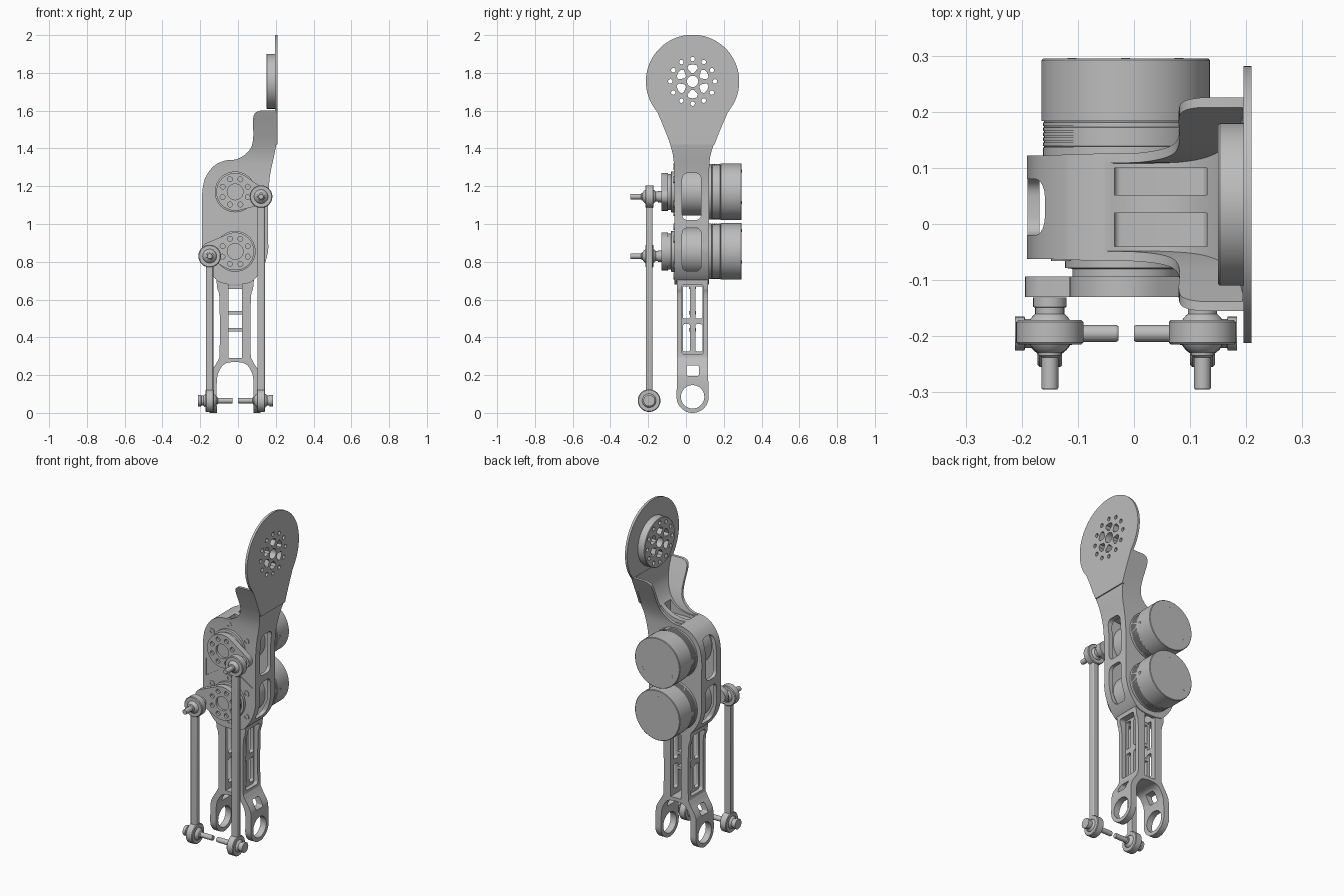
import bpy, bmesh
from math import sin, cos, tau, pi, radians
from mathutils import Vector

if "Cube" in bpy.data.objects:
    bpy.data.objects.remove(bpy.data.objects["Cube"])

grey = bpy.data.materials.new("machined grey")
grey.use_nodes = True
COLOUR = (0.51, 0.51, 0.51, 1)
grey.diffuse_color = COLOUR
grey.node_tree.nodes["Principled BSDF"].inputs["Base Color"].default_value = COLOUR

MID = -0.015          # x of the motor axis
DEPTH = 0.03          # y of the body centre
MOTORS = (1.17, 0.855)


def place(axis, u, v, t):
    return (t, u, v) if axis == "x" else (u, t, v)


def finish(name, bm):
    bmesh.ops.recalc_face_normals(bm, faces=bm.faces)
    mesh = bpy.data.meshes.new(name)
    bm.to_mesh(mesh)
    bm.free()
    mesh.materials.append(grey)
    ob = bpy.data.objects.new(name, mesh)
    bpy.context.collection.objects.link(ob)
    return ob


def prism(name, axis, outlines, lo, hi):
    """Extrude one or more closed outlines along an axis."""
    bm = bmesh.new()
    for pts in outlines:
        a = [bm.verts.new(place(axis, u, v, lo)) for u, v in pts]
        b = [bm.verts.new(place(axis, u, v, hi)) for u, v in pts]
        bm.faces.new(a)
        bm.faces.new(b)
        for i in range(len(a)):
            j = (i + 1) % len(a)
            bm.faces.new((a[i], a[j], b[j], b[i]))
    return finish(name, bm)


def lathe(name, axis, u, v, profile, n=48):
    """Revolve (position, radius) pairs round an axis through u, v."""
    bm = bmesh.new()
    rings = [[bm.verts.new(place(axis, u + r * cos(tau * k / n), v + r * sin(tau * k / n), t))
              for k in range(n)] for t, r in profile]
    for a, b in zip(rings, rings[1:]):
        for k in range(n):
            j = (k + 1) % n
            bm.faces.new((a[k], a[j], b[j], b[k]))
    bm.faces.new(rings[0])
    bm.faces.new(rings[-1])
    return finish(name, bm)


def circle(u, v, r, n=32, start=0, end=tau):
    full = abs(end - start - tau) < 0.001
    steps = n if full else n - 1
    return [(u + r * cos(start + (end - start) * k / steps),
             v + r * sin(start + (end - start) * k / steps)) for k in range(n)]


def rounded(u0, u1, v0, v1, r):
    pts = []
    for k, (u, v) in enumerate([(u1 - r, v1 - r), (u0 + r, v1 - r), (u0 + r, v0 + r), (u1 - r, v0 + r)]):
        pts += circle(u, v, r, 6, k * pi / 2, (k + 1) * pi / 2)
    return pts


def smooth(pts, n=5):
    """Catmull-Rom curve through the points."""
    p = [Vector(q) for q in [pts[0]] + pts + [pts[-1]]]
    out = []
    for a, b, c, d in zip(p, p[1:], p[2:], p[3:]):
        for k in range(n):
            t = k / n
            q = 0.5 * (2 * b + (c - a) * t + (2 * a - 5 * b + 4 * c - d) * t * t
                       + (3 * b - a - 3 * c + d) * t ** 3)
            out.append(tuple(q))
    return out + [tuple(pts[-1])]


def boolean(ob, cutter, op="DIFFERENCE"):
    cutter.hide_render = True
    m = ob.modifiers.new("cut", "BOOLEAN")
    m.operation, m.object, m.solver = op, cutter, "EXACT"
    dg = bpy.context.evaluated_depsgraph_get()
    mesh = bpy.data.meshes.new_from_object(ob.evaluated_get(dg))
    ob.modifiers.clear()
    ob.data = mesh
    bpy.data.objects.remove(cutter)
    return ob


def side_outline(inset):
    """Narrow body that flares upward into the paddle neck."""
    def centre(z):
        return DEPTH + 0.005 * min(1, max(0, (z - 1.35) / 0.2))
    half = [(0.092, 0.6), (0.092, 1.27), (0.097, 1.35), (0.115, 1.42), (0.147, 1.5), (0.19, 1.6), (0.228, 1.7)]
    right = [half[0]] + smooth(half[1:])
    return ([(centre(z) + w - inset, z) for w, z in right]
            + [(centre(z) - w + inset, z) for w, z in reversed(right)])


# Housing: front silhouette crossed with the side outline, then hollowed
left_edge = smooth([(0.118, 1.6), (0.092, 1.588), (0.08, 1.555), (0.08, 1.45), (0.06, 1.39), (0.0, 1.345),
                    (-0.07, 1.335), (-0.13, 1.305), (-0.175, 1.24), (-0.19, 1.16), (-0.19, 1.1)])
lower_left = smooth([(-0.19, 0.9), (-0.188, 0.85), (-0.165, 0.775), (-0.11, 0.7), (-0.05, 0.68)])
lower_right = [(2 * MID - x, z) for x, z in reversed(lower_left)]
right_edge = smooth([(0.16, 1.15), (0.17, 1.26), (0.195, 1.38), (0.209, 1.46)])
housing = prism("housing", "y", [[(0.209, 1.6)] + left_edge + lower_left + lower_right + right_edge], -0.4, 0.4)
boolean(housing, prism("cutter", "x", [side_outline(0)], -0.4, 0.4), "INTERSECT")

inner = smooth([(-0.168, 1.15), (-0.15, 1.24), (-0.1, 1.285), (0, 1.29), (0.08, 1.3), (0.135, 1.3), (0.138, 1.2)])
inner += [(0.138, 0.84), (0.08, 0.72), (0.07, 0.66), (-0.1, 0.66), (-0.11, 0.72), (-0.168, 0.84)]
boolean(housing, prism("cutter", "y", [inner], -0.045, 0.102))

saddle = smooth([(-0.08, 1.346), (0, 1.33), (0.08, 1.35), (0.14, 1.4), (0.18, 1.48), (0.193, 1.56)])
neck = prism("cutter", "y", [saddle + [(0.193, 1.68), (-0.3, 1.68), (-0.3, 1.36)]], -0.4, 0.4)
boolean(neck, prism("cutter", "x", [side_outline(0.017)], -0.5, 0.5), "INTERSECT")
boolean(housing, neck)

boolean(housing, prism("cutter", "x", [rounded(-0.02, 0.08, 1.02, 1.27, 0.03),
                                       rounded(-0.02, 0.08, 0.75, 0.98, 0.03)], -0.4, 0.4))
# Pockets either side of the saddle rib, and triangles on the front
for y0, y1 in ((-0.04, 0.02), (0.052, 0.1)):
    boolean(housing, prism("cutter", "y", [rounded(-0.035, 0.13, 1.312, 1.45, 0.012)], y0, y1))
boolean(housing, prism("cutter", "y", [[(MID + s * 0.155, 1.065), (MID + s * 0.075, 1.012), (MID + s * 0.155, 0.96)]
                                       for s in (-1, 1)], -0.1, -0.056))

# Screw heads on the housing front
for n, (x, z) in enumerate([(0, 1.305), (0, 1.06), (0, 0.985), (0, 0.725), (-0.115, 1.235), (0.115, 1.235),
                            (-0.115, 1.105), (0.115, 1.105), (-0.115, 0.92), (0.115, 0.92), (0.115, 0.78)]):
    lathe(f"housing_screw_{n}", "y", MID + x, z,
          [(-0.05, 0.018), (-0.066, 0.018), (-0.066, 0.01), (-0.052, 0.01)], 16)

# Paddle plate and hub with a shared hole pattern
HUB_Z, HUB_Y = 1.755, 0.035
neck_right = smooth([(0.115, 1.42), (0.147, 1.5), (0.186, 1.59)])
paddle_outline = circle(HUB_Y, HUB_Z, 0.247, 64, radians(-38), radians(218))
neck_outline = [(HUB_Y - w, z) for w, z in reversed(neck_right)] + [(HUB_Y + w, z) for w, z in neck_right]
paddle = prism("paddle", "x", [paddle_outline + neck_outline], 0.195, 0.209)
hub = lathe("paddle_hub", "x", HUB_Y, HUB_Z, [(0.196, 0.145), (0.153, 0.145), (0.15, 0.142)], 64)
holes = [circle(HUB_Y, HUB_Z, 0.03)]
for k in range(12):
    a = tau * k / 12
    holes.append(circle(HUB_Y + 0.118 * cos(a), HUB_Z + 0.118 * sin(a), 0.012, 12))
for k in range(6):
    a = tau * (k + 0.5) / 6
    holes.append([(HUB_Y + r * cos(a + d), HUB_Z + r * sin(a + d))
                  for r, d in ((0.045, -0.15), (0.075, -0.38), (0.088, -0.25), (0.09, 0),
                               (0.088, 0.25), (0.075, 0.38), (0.045, 0.15))])
for part in (paddle, hub):
    boolean(part, prism("cutter", "x", holes, 0.1, 0.3))

# Motors with a ribbed band, output flange and crank
grooves = [(0.13 + 0.009 * k + d, r) for k in range(6) for d, r in ((0, 0.147), (0.006, 0.147), (0.0065, 0.145), (0.0085, 0.145))]
for name, z, end_x, end_z in (("upper", MOTORS[0], 0.122, 1.145), ("lower", MOTORS[1], -0.152, 0.86)):
    lathe(f"{name}_motor", "y", MID, z, [(-0.06, 0.125), (0.118, 0.125), (0.118, 0.147)] + grooves
          + [(0.184, 0.15), (0.292, 0.15), (0.295, 0.147)], 64)
    lathe(f"{name}_output_flange", "y", MID, z, [(-0.05, 0.108), (-0.078, 0.108), (-0.08, 0.095), (-0.1, 0.095)])
    for k in range(3):
        a = tau * k / 3 + pi / 2
        lathe(f"{name}_motor_cap_screw_{k}", "y", MID + 0.11 * cos(a), z + 0.11 * sin(a), [(0.29, 0.008), (0.2957, 0.008)], 12)
    lathe(f"{name}_motor_side_screw", "x", 0.208, z, [(0.1, 0.011), (0.136, 0.011), (0.136, 0.006), (0.13, 0.006)], 12)

    bm = bmesh.new()
    for u, v, r in ((MID, z, 0.1), (end_x, end_z, 0.042)):
        for t in (-0.13, -0.094):
            for p, q in circle(u, v, r, 40):
                bm.verts.new((p, t, q))
    bmesh.ops.convex_hull(bm, input=bm.verts)
    bmesh.ops.dissolve_limit(bm, angle_limit=0.01, verts=bm.verts, edges=bm.edges)
    crank = finish(f"{name}_crank", bm)
    bolt_holes = [circle(MID + 0.072 * cos(tau * (k + 0.5) / 8), z + 0.072 * sin(tau * (k + 0.5) / 8), 0.013, 16)
                  for k in range(8)]
    boolean(crank, prism("cutter", "y", [circle(MID, z, 0.042)] + bolt_holes, -0.2, -0.115))


# Rod ends: ring, ball and pin
def rod_end(name, axis, u, v, t, out, reach):
    ring = lathe(f"{name}_ring", axis, u, v, [(t - 0.022, 0.056), (t - 0.018, 0.06), (t + 0.018, 0.06), (t + 0.022, 0.056)])
    boolean(ring, prism("cutter", axis, [circle(u, v, 0.037)], t - 0.1, t + 0.1))
    ball = [(t + 0.042 * sin(a), 0.042 * cos(a)) for a in [radians(d) for d in range(-65, 66, 10)]]
    lathe(f"{name}_ball", axis, u, v, ball, 32)
    lathe(f"{name}_pin", axis, u, v, [(t + out * d, r) for d, r in
          ((-0.062, 0.03), (-0.045, 0.03), (-0.044, 0.026), (0.0, 0.026), (0.041, 0.02), (0.045, 0.015),
           (reach - 0.003, 0.015), (reach, 0.013))], 24)


for name, x, top, inward in (("left", 0.122, 1.145, -1), ("right", -0.15, 0.83, 1)):
    rod_end(f"{name}_rod_top", "y", x, top, -0.193, -1, 0.102)
    rod_end(f"{name}_rod_bottom", "x", -0.195, 0.065, x, inward, 0.122)
    rod = prism(f"{name}_push_rod", "y", [rounded(x - 0.02, x + 0.02, 0.112, top - 0.048, 0.012)], -0.213, -0.177)
    bevel = rod.modifiers.new("bevel", "BEVEL")
    bevel.width, bevel.segments, bevel.limit_method = 0.006, 2, "ANGLE"

# Forked lower leg, each half slotted and ending in a ring
LEG_Y = 0.035
outer = smooth([(0.1, 0.72), (0.095, 0.66), (0.083, 0.6), (0.082, 0.33), (0.09, 0.28), (0.125, 0.22), (0.135, 0.17), (0.135, 0.0)])
arch = smooth([(0.097, 0.0), (0.097, 0.17), (0.08, 0.23), (0.05, 0.262), (-0.001, 0.27)])
half_leg = outer + arch + [(-0.001, 0.29), (0.035, 0.29), (0.035, 0.72)]
leg_side = circle(LEG_Y, 0.085, 0.085, 32, pi, tau) + [(LEG_Y + 0.082, 0.2), (LEG_Y + 0.082, 0.75), (LEG_Y - 0.082, 0.75), (LEG_Y - 0.082, 0.2)]
slots = [circle(LEG_Y, 0.085, 0.062, 40), rounded(LEG_Y - 0.033, LEG_Y + 0.033, 0.195, 0.252, 0.01)]
for s in (-1, 1):
    for z0, z1 in ((0.325, 0.47), (0.5, 0.67)):
        a, b = sorted((LEG_Y + s * 0.014, LEG_Y + s * 0.052))
        slots.append(rounded(a, b, z0, z1, 0.01))
for name, s in (("left", 1), ("right", -1)):
    leg = prism(f"{name}_leg", "y", [[(MID + s * d, z) for d, z in half_leg]], -0.2, 0.3)
    boolean(leg, prism("cutter", "x", [leg_side], -0.4, 0.4), "INTERSECT")
    boolean(leg, prism("cutter", "x", slots, -0.4, 0.4))
    lo, hi = sorted((MID + s * 0.058, MID + s * 0.2))
    boolean(leg, prism("cutter", "x", [rounded(LEG_Y - 0.058, LEG_Y + 0.058, 0.31, 0.68, 0.015)], lo, hi))
for n, z in enumerate((0.44, 0.53, 0.665)):
    prism(f"leg_crossbar_{n}", "y", [[(MID - 0.04, z - 0.009), (MID + 0.04, z - 0.009), (MID + 0.04, z + 0.009), (MID - 0.04, z + 0.009)]],
          LEG_Y - 0.018, LEG_Y + 0.018)

# Smooth round surfaces, keep machined edges sharp
bpy.ops.object.select_all(action="DESELECT")
for ob in bpy.context.collection.objects:
    if ob.type == "MESH" and grey.name in ob.data.materials:
        ob.select_set(True)
        bpy.context.view_layer.objects.active = ob
bpy.ops.object.shade_smooth_by_angle(angle=radians(30))
